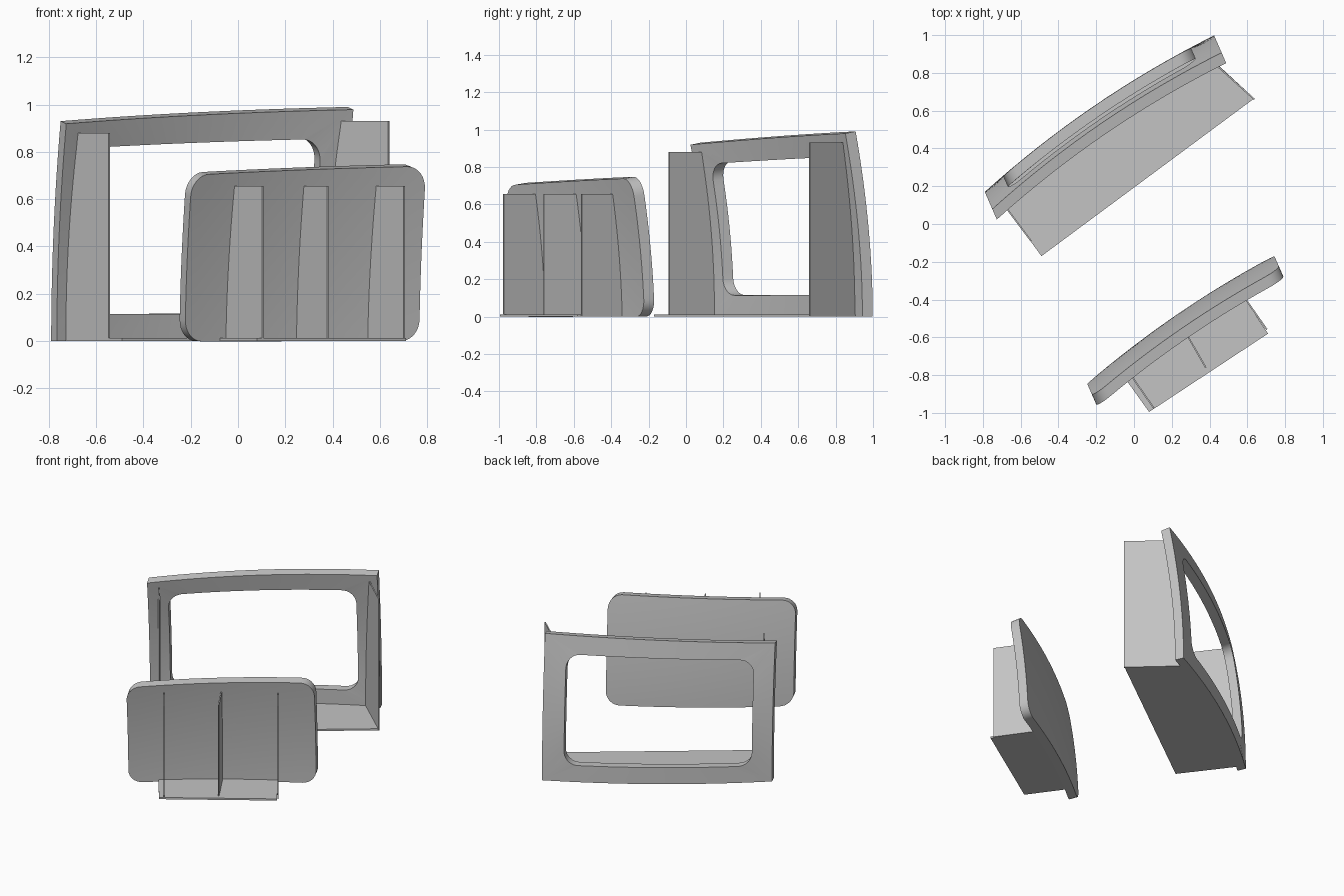
import bpy, bmesh, math
from mathutils import Vector

cube = bpy.data.objects.get("Cube")
if cube:
    bpy.data.objects.remove(cube, do_unlink=True)

grey = bpy.data.materials.new("plain_grey")
grey.use_nodes = True
colour = (0.55, 0.55, 0.55, 1)
grey.diffuse_color = colour
grey.node_tree.nodes["Principled BSDF"].inputs["Base Color"].default_value = colour

LENGTH, HEIGHT, THICK = 1.47, 0.93, 0.06
START = Vector((-0.79, 0.17, 0))         # back lower corner of the frame
ALONG = Vector((0.826, 0.5635, 0))       # along the panel
OUT = Vector((-0.5635, 0.826, 0))        # bulge direction
LEAN = Vector((0.4, -0.917, 0))          # lean and thickness direction
PLUG_MOVE = Vector((0.443, -1.10, -0.115))


def lean(z):
    return 0.115 * z * z


def surface(u, z, depth):
    """Point on the doubly curved panel, depth measured towards the front."""
    t = u / LENGTH
    rise = (0.06 * t + 0.03 * t * (1 - t)) * (z / HEIGHT) ** 2
    p = START + ALONG * u + OUT * 0.2 * t * (1 - t) + LEAN * (lean(z) + depth)
    p.z = z + rise - 0.2 * z * depth
    return p


def rounded_loop(u0, u1, z0, z1, r, sides=16, arc=8):
    """Rounded rectangle; with r = 0 the arc points share a corner."""
    centres = [(u1 - r, z1 - r), (u0 + r, z1 - r), (u0 + r, z0 + r), (u1 - r, z0 + r)]
    pts = []
    for i, (cu, cz) in enumerate(centres):
        for k in range(arc + 1):
            a = math.pi / 2 * (i + k / arc)
            pts.append((cu + r * math.cos(a), cz + r * math.sin(a)))
        a = math.pi / 2 * (i + 1)
        nu, nz = centres[(i + 1) % 4]
        end = Vector((nu + r * math.cos(a), nz + r * math.sin(a)))
        begin = Vector(pts[-1])
        pts += [tuple(begin.lerp(end, k / sides)) for k in range(1, sides)]
    return pts


def finish(name, bm, smooth=False):
    bmesh.ops.remove_doubles(bm, verts=bm.verts, dist=0.0003)
    bmesh.ops.recalc_face_normals(bm, faces=bm.faces)
    mesh = bpy.data.meshes.new(name)
    bm.to_mesh(mesh)
    bm.free()
    mesh.materials.append(grey)
    obj = bpy.data.objects.new(name, mesh)
    bpy.context.collection.objects.link(obj)
    if smooth:
        bpy.ops.object.select_all(action='DESELECT')
        obj.select_set(True)
        bpy.context.view_layer.objects.active = obj
        bpy.ops.object.shade_smooth_by_angle(angle=math.radians(30))
    return obj


def panel(name, rings, move=Vector(), hole=False):
    """Thick curved panel from concentric rings of (u, z) points."""
    bm = bmesh.new()
    layers = [[[bm.verts.new(surface(u, z, d) + move) for u, z in ring]
               for ring in rings] for d in (0, THICK)]
    strips = [pair for layer in layers for pair in zip(layer, layer[1:])]
    strips.append((layers[0][0], layers[1][0]))
    if hole:
        strips.append((layers[0][-1], layers[1][-1]))
    n = len(rings[0])
    for a, b in strips:
        for i in range(n):
            j = (i + 1) % n
            bm.faces.new((a[i], a[j], b[j], b[i]))
    return finish(name, bm, smooth=True)


def prism(name, points, offset):
    """Flat outline extruded by an offset vector."""
    bm = bmesh.new()
    face = bm.faces.new([bm.verts.new(p) for p in points])
    ext = bmesh.ops.extrude_face_region(bm, geom=[face])
    moved = [v for v in ext["geom"] if isinstance(v, bmesh.types.BMVert)]
    bmesh.ops.translate(bm, verts=moved, vec=offset)
    return finish(name, bm)


def rib(name, front, back, top, base=0.0):
    """Upright rib whose rear edge follows the leaning panel."""
    f, b = Vector((*front, 0)), Vector((*back, 0))
    run = (f - b).normalized()
    b -= run * 0.012
    side = Vector((-run.y, run.x, 0)) * 0.008
    pts = [f - side / 2, f - side / 2 + Vector((0, 0, top))]
    for k in range(10, -1, -1):
        z = top * k / 10
        pts.append(b - side / 2 + run * (lean(z + base) - lean(base)) + Vector((0, 0, z)))
    prism(name, pts, side)


def floor(name, corners):
    prism(name, [Vector((x, y, 0)) for x, y in corners], Vector((0, 0, 0.012)))


# Window frame panel
outer = rounded_loop(0, LENGTH, 0, HEIGHT, 0)
opening = rounded_loop(0.13, 1.33, 0.115, 0.82, 0.09)
panel("window_frame", [outer, opening], hole=True)

# Matching plug panel, rings shrinking to its centre line
centre = Vector((0.73, 0.4675))
rings = [[tuple(centre.lerp(Vector(p), 1 - k / 10)) for p in opening] for k in range(11)]
panel("plug_panel", rings, PLUG_MOVE)

# Frame supports
floor("frame_floor", [(-0.49, -0.17), (0.637, 0.665), (0.36, 0.92), (-0.195, 0.58), (-0.735, 0.165)])
rib("frame_left_rib", (0.637, 0.66), (0.365, 0.905), 0.93)
rib("frame_right_rib", (-0.545, -0.09), (-0.725, 0.15), 0.88)

# Plug supports
floor("plug_floor", [(0.08, -0.995), (0.71, -0.58), (0.54, -0.325), (0.24, -0.52), (-0.085, -0.765)])
for side, front, back in (("right", (0.105, -0.975), (-0.05, -0.752)),
                          ("middle", (0.38, -0.76), (0.25, -0.534)),
                          ("left", (0.703, -0.558), (0.55, -0.34))):
    rib("plug_" + side + "_rib", front, back, 0.655, base=0.115)
